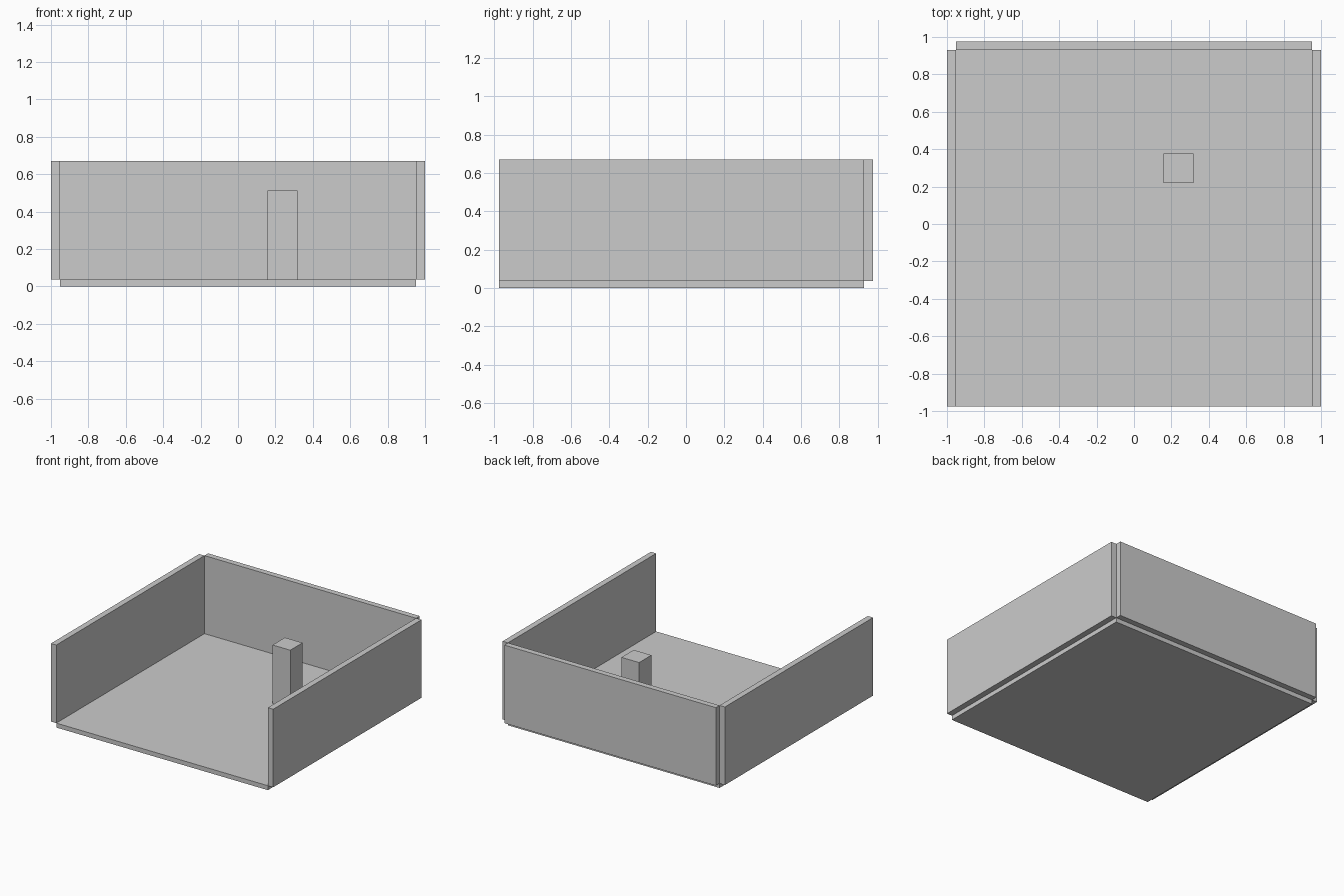
import bpy

if "Cube" in bpy.data.objects:
    bpy.data.objects.remove(bpy.data.objects["Cube"])


def box(name, x, y, z):
    """Axis-aligned box from (min, max) ranges."""
    ranges = (x, y, z)
    bpy.ops.mesh.primitive_cube_add(size=1, location=[(a + b) / 2 for a, b in ranges])
    obj = bpy.context.object
    obj.name = name
    obj.scale = [b - a for a, b in ranges]
    bpy.ops.object.transform_apply(location=False, rotation=False, scale=True)
    return obj


HALF = 0.952              # half the floor width
FRONT, BACK = -0.976, 0.929
FLOOR, TOP = 0.036, 0.671

# Floor slab
box("floor", (-HALF, HALF), (FRONT, BACK), (0, FLOOR))

# Side walls hang just outside the floor edges
box("left_wall", (-1, -HALF), (FRONT, BACK), (FLOOR, TOP))
box("right_wall", (HALF, 1), (FRONT, BACK), (FLOOR, TOP))

# Back wall, just behind the floor
box("back_wall", (-HALF, HALF), (BACK, 0.976), (FLOOR, TOP))

# Square pillar standing on the floor
box("pillar", (0.158, 0.317), (0.219, 0.377), (FLOOR, 0.512))
